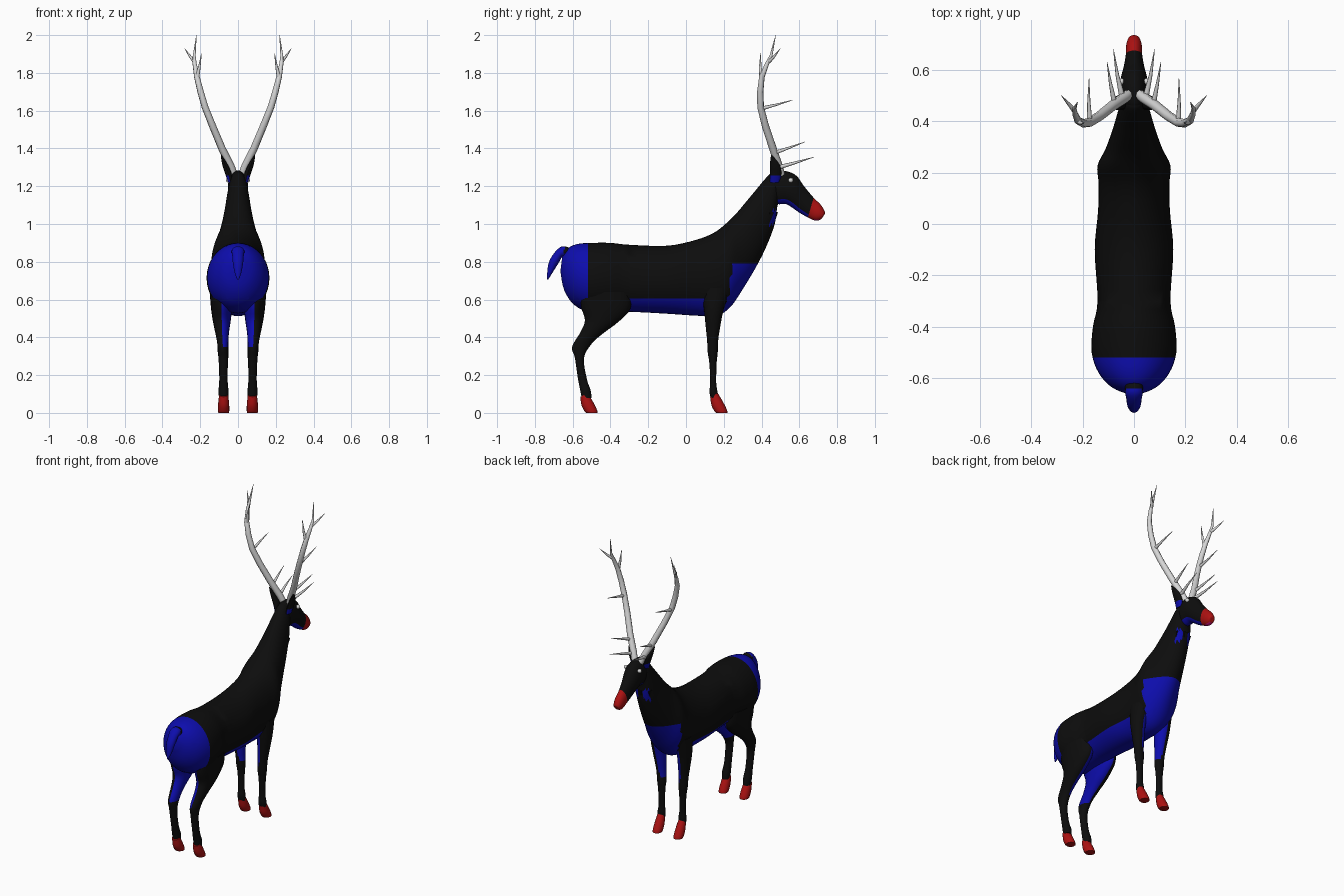
import bpy, bmesh, math
from mathutils import Vector


def material(name, r, g, b):
    m = bpy.data.materials.new(name)
    m.diffuse_color = (r, g, b, 1)
    return m


BLACK, BLUE, RED, BONE, PINK = range(5)
MATS = [material("black coat", .004, .004, .004), material("blue patches", .004, .004, .42),
        material("red hooves and nose", .42, .006, .006), material("antler bone", .68, .68, .68),
        material("pink mouth", .6, .005, .2)]


def smooth(ob):
    bpy.ops.object.select_all(action='DESELECT')
    bpy.context.view_layer.objects.active = ob
    ob.select_set(True)
    bpy.ops.object.shade_smooth_by_angle(angle=math.radians(50))


def spline(p, t):
    """Catmull-Rom interpolation through the stations."""
    i = min(int(t), len(p) - 2)
    u = t - i
    a, b, c, d = p[max(i - 1, 0)], p[i], p[i + 1], p[min(i + 2, len(p) - 1)]
    return [.5 * (2 * q + (r - o) * u + (2 * o - 5 * q + 4 * r - s) * u * u
                  + (3 * q - o - 3 * r + s) * u ** 3) for o, q, r, s in zip(a, b, c, d)]


def loft(name, stations, rule, sides=24, steps=4, cuts=(), mirror=False):
    """Elliptical rings; station = y1, z1, y2, z2 (ends of the ring), x centre, x radius."""
    bm = bmesh.new()
    rings = []
    for k in range((len(stations) - 1) * steps + 1):
        y1, z1, y2, z2, cx, rx = spline(stations, k / steps)
        ring = []
        for j in range(sides):
            a = math.tau * j / sides
            c = math.cos(a) / 2
            ring.append(bm.verts.new((cx + max(rx, .001) * math.sin(a),
                                      (y1 + y2) / 2 + c * (y1 - y2),
                                      (z1 + z2) / 2 + c * (z1 - z2))))
        rings.append(ring)
    for p, q in zip(rings, rings[1:]):
        for j in range(sides):
            n = (j + 1) % sides
            bm.faces.new((p[j], p[n], q[n], q[j]))
    bm.faces.new(rings[0])
    bm.faces.new(rings[-1])
    bmesh.ops.recalc_face_normals(bm, faces=bm.faces)
    # clean colour borders
    for co, no in cuts:
        bmesh.ops.bisect_plane(bm, geom=bm.verts[:] + bm.edges[:] + bm.faces[:],
                               plane_co=co, plane_no=no)
    bm.normal_update()
    for f in bm.faces:
        f.material_index = rule(f.calc_center_median(), f.normal)
    me = bpy.data.meshes.new(name)
    bm.to_mesh(me)
    bm.free()
    for m in MATS:
        me.materials.append(m)
    ob = bpy.data.objects.new(name, me)
    bpy.context.collection.objects.link(ob)
    if mirror:
        ob.modifiers.new("Mirror", 'MIRROR')
    smooth(ob)
    return ob


# body and neck
def body_rule(c, n):
    if c.y < -.52:
        return BLUE
    if c.z < .605 and (-.3 < c.y < .1 or n.z < -.6):
        return BLUE
    if c.y > .17 and c.z < .79 and n.y > .45 and n.z < .1:
        return BLUE
    if 1.0 < c.z < 1.07 and n.y > .3 and .015 < abs(c.x) < .05:
        return BLUE
    return BLACK


loft("body", [
    (-.655, .83, -.665, .75, 0, .03), (-.62, .875, -.645, .65, 0, .09),
    (-.57, .895, -.59, .57, 0, .138), (-.50, .90, -.50, .53, 0, .165),
    (-.40, .90, -.40, .53, 0, .16), (-.30, .89, -.30, .535, 0, .142),
    (-.10, .885, -.10, .525, 0, .153), (.05, .915, .05, .515, 0, .14),
    (.15, .955, .16, .515, 0, .138), (.22, 1.01, .235, .56, 0, .142),
    (.27, 1.06, .31, .67, 0, .112), (.32, 1.12, .375, .78, 0, .09),
    (.37, 1.18, .425, .88, 0, .074), (.42, 1.24, .47, 1.0, 0, .06),
    (.46, 1.275, .485, 1.1, 0, .048), (.50, 1.26, .51, 1.14, 0, .035)],
    body_rule, sides=40, cuts=[((0, -.52, 0), (0, 1, 0)), ((0, -.3, 0), (0, 1, 0)),
                               ((0, .1, 0), (0, 1, 0)), ((0, 0, .605), (0, 0, 1)),
                               ((0, 0, .79), (0, 0, 1))])

# head and muzzle, with the nose line cut in
nose_co, nose_no = Vector((0, .66, 1.085)), Vector((0, .96, -.28))


def head_rule(c, n):
    if (c - nose_co).dot(nose_no) > 0:
        return PINK if n.z < -.8 else RED
    return BLUE if n.z < -.5 else BLACK


loft("head", [
    (.435, 1.25, .465, 1.12, 0, .03), (.47, 1.28, .485, 1.105, 0, .048),
    (.53, 1.28, .53, 1.105, 0, .054), (.585, 1.255, .565, 1.085, 0, .05),
    (.625, 1.20, .60, 1.06, 0, .04), (.675, 1.14, .645, 1.035, 0, .032),
    (.715, 1.10, .685, 1.018, 0, .03), (.735, 1.065, .715, 1.025, 0, .02),
    (.733, 1.05, .725, 1.04, 0, .006)], head_rule, cuts=[(nose_co, nose_no)])

# tail, dark on top
loft("tail", [
    (-.60, .86, -.59, .79, 0, .03), (-.625, .877, -.615, .82, 0, .034),
    (-.66, .88, -.655, .825, 0, .034), (-.695, .85, -.665, .81, 0, .03),
    (-.725, .80, -.68, .785, 0, .027), (-.735, .74, -.705, .745, 0, .018),
    (-.735, .705, -.73, .705, 0, .004)],
    lambda c, n: BLACK if -.645 < c.y < -.60 and c.z > .84 else BLUE, sides=16)


# legs, blue on the inner side
def leg_rule(c, n):
    return BLUE if n.x < -.15 and c.z > .35 else BLACK


def hoof_rule(c, n):
    return RED


inner_cut = [((0, 0, .35), (0, 0, 1))]
loft("hind_legs", [
    (-.29, .64, -.56, .64, .09, .06), (-.295, .55, -.555, .56, .087, .056),
    (-.36, .48, -.535, .49, .086, .047), (-.44, .42, -.56, .425, .084, .036),
    (-.50, .365, -.603, .35, .08, .028), (-.54, .29, -.588, .29, .078, .025),
    (-.525, .18, -.572, .18, .077, .022), (-.505, .12, -.56, .12, .077, .026),
    (-.50, .08, -.552, .08, .077, .024)], leg_rule, 20, cuts=inner_cut, mirror=True)
loft("front_legs", [
    (.235, .66, .08, .66, .085, .05), (.20, .55, .095, .55, .092, .044),
    (.18, .45, .105, .45, .086, .036), (.17, .38, .112, .38, .081, .03),
    (.168, .32, .115, .32, .078, .029), (.162, .26, .124, .26, .077, .023),
    (.16, .16, .128, .16, .076, .021), (.166, .115, .124, .115, .076, .026),
    (.165, .08, .13, .08, .076, .024)], leg_rule, 20, cuts=inner_cut, mirror=True)

# hooves
for name, y in (("hind_hooves", -.688), ("front_hooves", 0)):
    loft(name, [(y + .168, .105, y + .128, .085, .076, .024),
                (y + .195, .06, y + .135, .04, .076, .029),
                (y + .216, .018, y + .15, .01, .076, .03),
                (y + .22, 0, y + .16, 0, .076, .028)], hoof_rule, 16, mirror=True)

# ears
loft("ears", [(.495, 1.22, .445, 1.22, .04, .012), (.505, 1.27, .445, 1.27, .052, .017),
              (.495, 1.315, .445, 1.32, .07, .014), (.46, 1.36, .45, 1.365, .088, .003)],
     lambda c, n: BLUE if n.x > .4 and c.z < 1.262 else BLACK, 12, mirror=True)

# eyes
for s in (1, -1):
    bpy.ops.mesh.primitive_uv_sphere_add(segments=12, ring_count=8, radius=.013,
                                         location=(s * .05, .555, 1.232))
    eye = bpy.context.object
    eye.name = "eye_right" if s > 0 else "eye_left"
    eye.data.materials.append(MATS[BONE])
    smooth(eye)

# shaggy throat tufts
for k in range(7):
    t = k / 6
    for x in ((-.03, .03) if k % 2 else (-.045, 0, .045)):
        y, z = .385 + .08 * t - abs(x) * .5, .83 + .19 * t
        bpy.ops.mesh.primitive_cone_add(vertices=5, radius1=.018, radius2=0, depth=.09,
                                        location=(x, y, z), rotation=(math.radians(170), 0, 0))
        bpy.context.object.name = "throat_tuft"
        bpy.context.object.data.materials.append(MATS[BLACK])

# antlers: main beam, forks and tines as tapered tubes (x, y, z, radius)
BRANCHES = [
    [(.02, .505, 1.26, .02), (.04, .49, 1.31, .021), (.085, .46, 1.40, .02),
     (.135, .42, 1.52, .019), (.175, .395, 1.62, .018), (.198, .393, 1.70, .017),
     (.218, .402, 1.78, .015), (.23, .43, 1.85, .011), (.232, .45, 1.89, .008),
     (.22, .475, 2.0, .001)],
    [(.231, .44, 1.86, .01), (.252, .465, 1.885, .007), (.283, .50, 1.93, .001)],
    [(.217, .40, 1.77, .012), (.205, .393, 1.83, .007), (.193, .395, 1.905, .001)],
    [(.045, .49, 1.30, .012), (.065, .58, 1.325, .007), (.08, .68, 1.355, .001)],
    [(.075, .465, 1.375, .011), (.092, .55, 1.405, .006), (.105, .63, 1.435, .001)],
    [(.173, .395, 1.61, .011), (.176, .48, 1.632, .006), (.175, .567, 1.657, .001)]]
for s in (1, -1):
    cu = bpy.data.curves.new("antler", 'CURVE')
    cu.dimensions = '3D'
    cu.bevel_depth = 1
    cu.bevel_resolution = 2
    cu.use_fill_caps = True
    for branch in BRANCHES:
        sp = cu.splines.new('POLY')
        sp.points.add(len(branch) - 1)
        for p, (x, y, z, r) in zip(sp.points, branch):
            p.co = (s * x, y, z, 1)
            p.radius = r
        sp.use_smooth = True
    cu.materials.append(MATS[BONE])
    ob = bpy.data.objects.new("antler_right" if s > 0 else "antler_left", cu)
    bpy.context.collection.objects.link(ob)
